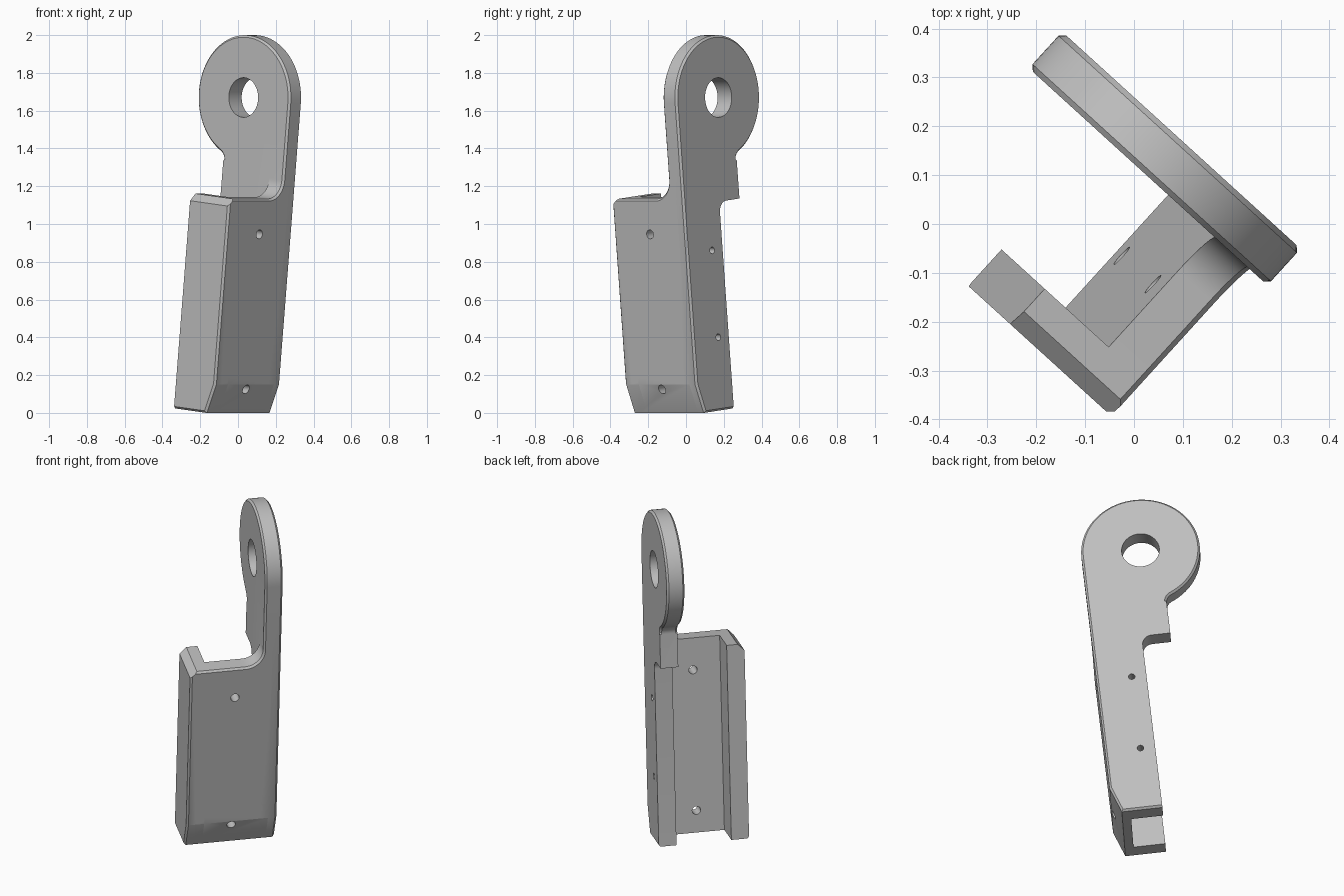
import bpy, bmesh
from math import sin, cos, pi, atan2, sqrt, radians
from mathutils import Matrix, Vector

if "Cube" in bpy.data.objects:
    bpy.data.objects.remove(bpy.data.objects["Cube"])

# Local frame: x across the side plates, y through them, z along the bracket
PLACE = Matrix.Rotation(radians(-42.3), 4, 'Z') @ Matrix.Rotation(radians(6), 4, 'Y')
X0, X1 = -0.167, 0.112            # open side, outer web face
Y0, Y1 = -0.322, 0.192            # outer faces of both side plates
Z0, Z1 = 0.006, 1.15              # channel ends
T, C = 0.101, 0.011               # wall thickness, edge chamfer
FOOT_X, FOOT_Z = 0.06, 0.163      # sloped foot
EYE_X, EYE_Z, EYE_R = X1 - 0.33, 1.656, 0.33

steel = bpy.data.materials.new("light_grey_metal")
steel.use_nodes = True
grey = (0.52, 0.52, 0.52, 1)
steel.diffuse_color = grey
steel.node_tree.nodes["Principled BSDF"].inputs["Base Color"].default_value = grey


def arc(cx, cy, r, a0, a1, n):
    return [(cx + r * cos(a0 + (a1 - a0) * i / n),
             cy + r * sin(a0 + (a1 - a0) * i / n)) for i in range(n + 1)]


def extrude(points, offset):
    """Solid from a closed outline of 3D points."""
    bm = bmesh.new()
    face = bm.faces.new([bm.verts.new(p) for p in points])
    new = bmesh.ops.extrude_face_region(bm, geom=[face])["geom"]
    bmesh.ops.translate(bm, vec=offset,
                        verts=[v for v in new if isinstance(v, bmesh.types.BMVert)])
    bmesh.ops.recalc_face_normals(bm, faces=bm.faces)
    return bm


def slice_off(bm, point, normal):
    """Remove everything beyond a plane and cap the cut."""
    bmesh.ops.bisect_plane(bm, geom=bm.verts[:] + bm.edges[:] + bm.faces[:],
                           plane_co=point, plane_no=normal, clear_outer=True)
    bmesh.ops.holes_fill(bm, edges=[e for e in bm.edges if e.is_boundary], sides=0)
    bmesh.ops.recalc_face_normals(bm, faces=bm.faces)


def chamfer(bm, rule):
    edges = [e for e in bm.edges if rule(e.verts[0].co, e.verts[1].co)]
    bmesh.ops.bevel(bm, geom=edges, offset=C, offset_type='OFFSET',
                    segments=1, profile=0.5, affect='EDGES')


def finish(bm, name):
    bmesh.ops.recalc_face_normals(bm, faces=bm.faces)
    mesh = bpy.data.meshes.new(name)
    bm.to_mesh(mesh)
    bm.free()
    mesh.materials.append(steel)
    obj = bpy.data.objects.new(name, mesh)
    bpy.context.scene.collection.objects.link(obj)
    return obj


def drill(name, center, r, depth, along_x=False):
    bm = bmesh.new()
    turn = Matrix.Rotation(pi / 2, 4, 'Y' if along_x else 'X')
    bmesh.ops.create_cone(bm, cap_ends=True, segments=40, radius1=r, radius2=r,
                          depth=depth, matrix=Matrix.Translation(center) @ turn)
    obj = finish(bm, name)
    obj.hide_render = True
    return obj


FOOT_POINT = (X1, 0, FOOT_Z)
FOOT_NORMAL = (FOOT_Z - Z0, 0, -(X1 - FOOT_X))

# Tall side plate with the round eye
neck_x, step_z, neck_r, step_r = -0.327, 1.107, 0.055, 0.055
dx = neck_x - neck_r - EYE_X
dz = -sqrt((EYE_R + neck_r) ** 2 - dx ** 2)
meet = atan2(dz, dx)
outline = [(X0, Z0), (FOOT_X, Z0), (X1, FOOT_Z)]
outline += arc(EYE_X, EYE_Z, EYE_R, 0, meet + 2 * pi, 72)
outline += arc(EYE_X + dx, EYE_Z + dz, neck_r, meet + pi, 0, 8)[1:]
outline += [(neck_x, step_z)]
outline += arc(X0 - step_r, step_z - step_r, step_r, pi / 2, 0, 8)
bm = extrude([(x, Y1 - T, z) for x, z in outline], (0, T, 0))


def plate_rim(a, b):
    mid = (a + b) / 2
    return abs(a.y - b.y) < 1e-4 and (
        mid.z > 1.28 and mid.x > neck_x + 1e-4 or mid.z > 1.3 or mid.x > 0.05
        or (mid.z < 0.02 and mid.y > Y1 - 0.01))


chamfer(bm, plate_rim)
body = finish(bm, "eye_bracket")

# Web, rising into the tall plate with a fillet
inner, deep, fr = Y1 - T, Y1 - T / 2, 0.1
side = [(Y0 + T / 2, Z0), (deep, Z0), (deep, Z1 + fr)]
side += arc(inner - fr, Z1 + fr, fr, 0, -pi / 2, 14)
side += [(Y0 + T / 2, Z1)]
bm = extrude([(X1 - T, y, z) for y, z in side], (T, 0, 0))
chamfer(bm, lambda a, b: min(a.x, b.x) > X1 - 1e-4 and min(a.z, b.z) > Z1 - 1e-4
        and max(a.y, b.y) < inner + 1e-4)
slice_off(bm, FOOT_POINT, FOOT_NORMAL)
web = finish(bm, "web")

# Short side plate
bm = extrude([(X0, Y0, Z0), (X1, Y0, Z0), (X1, Y0, Z1), (X0, Y0, Z1)], (0, T, 0))
slice_off(bm, FOOT_POINT, FOOT_NORMAL)
slice_off(bm, (0, Y0 + 0.038, Z1), (0, -1, 1))
slice_off(bm, (X1 - C, Y0, 0), (1, -1, 0))
slice_off(bm, (X1 - C, 0, Z1), (1, 0, 1))
slice_off(bm, (0, Y0 + C, Z0), (0, -1, -1))
fn = Vector(FOOT_NORMAL).normalized()
slice_off(bm, Vector((X1, Y0 + C, FOOT_Z)), fn + Vector((0, -1, 0)))
short_plate = finish(bm, "short_side_plate")

# Eye hole and screw holes
mid_y = (Y0 + Y1) / 2
holes = [drill("eye_hole", (EYE_X, Y1 - T / 2, EYE_Z), 0.105, 0.3)]
for z in (0.136, 0.962):
    holes.append(drill("web_hole", (X1 - T / 2, mid_y, z), 0.024, 0.3, True))
for z in (0.394, 0.856):
    holes.append(drill("plate_hole", (-0.085, Y1 - T / 2, z), 0.018, 0.2))

# Merge the parts, drill them, and stand the bracket in place
for tool, how in [(web, 'UNION'), (short_plate, 'UNION')] + [(h, 'DIFFERENCE') for h in holes]:
    mod = body.modifiers.new(tool.name, 'BOOLEAN')
    mod.operation, mod.solver, mod.object = how, 'EXACT', tool
bpy.context.view_layer.update()
merged = bpy.data.meshes.new_from_object(
    body.evaluated_get(bpy.context.evaluated_depsgraph_get()))
body.modifiers.clear()
body.data = merged
for tool in [web, short_plate] + holes:
    bpy.data.objects.remove(tool)
merged.transform(PLACE)
bpy.ops.object.select_all(action='DESELECT')
body.select_set(True)
bpy.context.view_layer.objects.active = body
bpy.ops.object.shade_smooth_by_angle(angle=radians(25))
